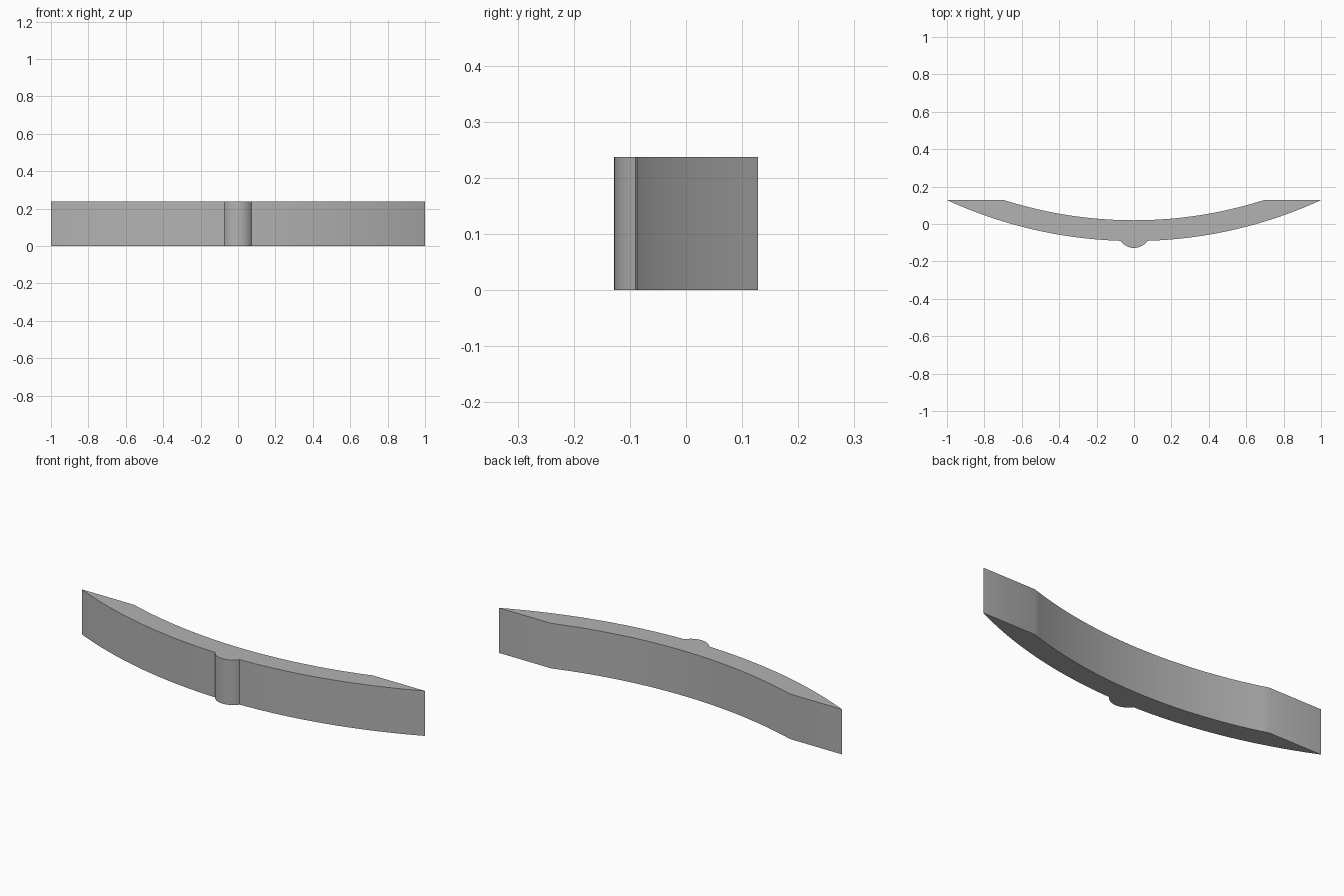
import bpy, bmesh, math

cube = bpy.data.objects.get("Cube")
if cube:
    bpy.data.objects.remove(cube, do_unlink=True)

HEIGHT, BACK_Y = 0.237, 0.128


def arc(x0, x1, apex, sag, half, steps):
    """Points on a circular arc bulging to -y, with its lowest point at (0, apex)."""
    r = (half ** 2 + sag ** 2) / (2 * sag)
    a0, a1 = math.asin(x0 / r), math.asin(x1 / r)
    angles = [a0 + (a1 - a0) * i / steps for i in range(steps + 1)]
    return [(r * math.sin(a), apex + r * (1 - math.cos(a))) for a in angles]


# Plain grey material
grey = bpy.data.materials.new("plain grey")
grey.use_nodes = True
colour = (0.45, 0.45, 0.45, 1)
grey.diffuse_color = colour
grey.node_tree.nodes["Principled BSDF"].inputs["Base Color"].default_value = colour

# Outline: outer curve, rounded rib in its middle, outer curve, inner curve
RIB = 0.072
outer_apex, outer_sag = -0.091, BACK_Y + 0.091
left = arc(RIB, 1, outer_apex, outer_sag, 1, 24)
right = [(-x, y) for x, y in reversed(left)]
rib_root = left[0][1]
rib = arc(-RIB, RIB, -BACK_Y, rib_root + BACK_Y, RIB, 20)
inner = arc(0.695, -0.695, 0.02, BACK_Y - 0.02, 0.695, 40)
outline = right + rib[1:-1] + left + inner

# Curved bar extruded from the outline
bm = bmesh.new()
base = bm.faces.new([bm.verts.new((x, y, 0)) for x, y in outline])
extruded = bmesh.ops.extrude_face_region(bm, geom=[base], use_keep_orig=True)
top = [g for g in extruded["geom"] if isinstance(g, bmesh.types.BMVert)]
bmesh.ops.translate(bm, verts=top, vec=(0, 0, HEIGHT))
bmesh.ops.recalc_face_normals(bm, faces=bm.faces)
mesh = bpy.data.meshes.new("curved_bar")
bm.to_mesh(mesh)
bm.free()
mesh.materials.append(grey)
bar = bpy.data.objects.new("curved_bar", mesh)
bpy.context.collection.objects.link(bar)

# Smooth curves, crisp corners
bpy.ops.object.select_all(action="DESELECT")
bar.select_set(True)
bpy.context.view_layer.objects.active = bar
bpy.ops.object.shade_smooth_by_angle(angle=math.radians(30))
